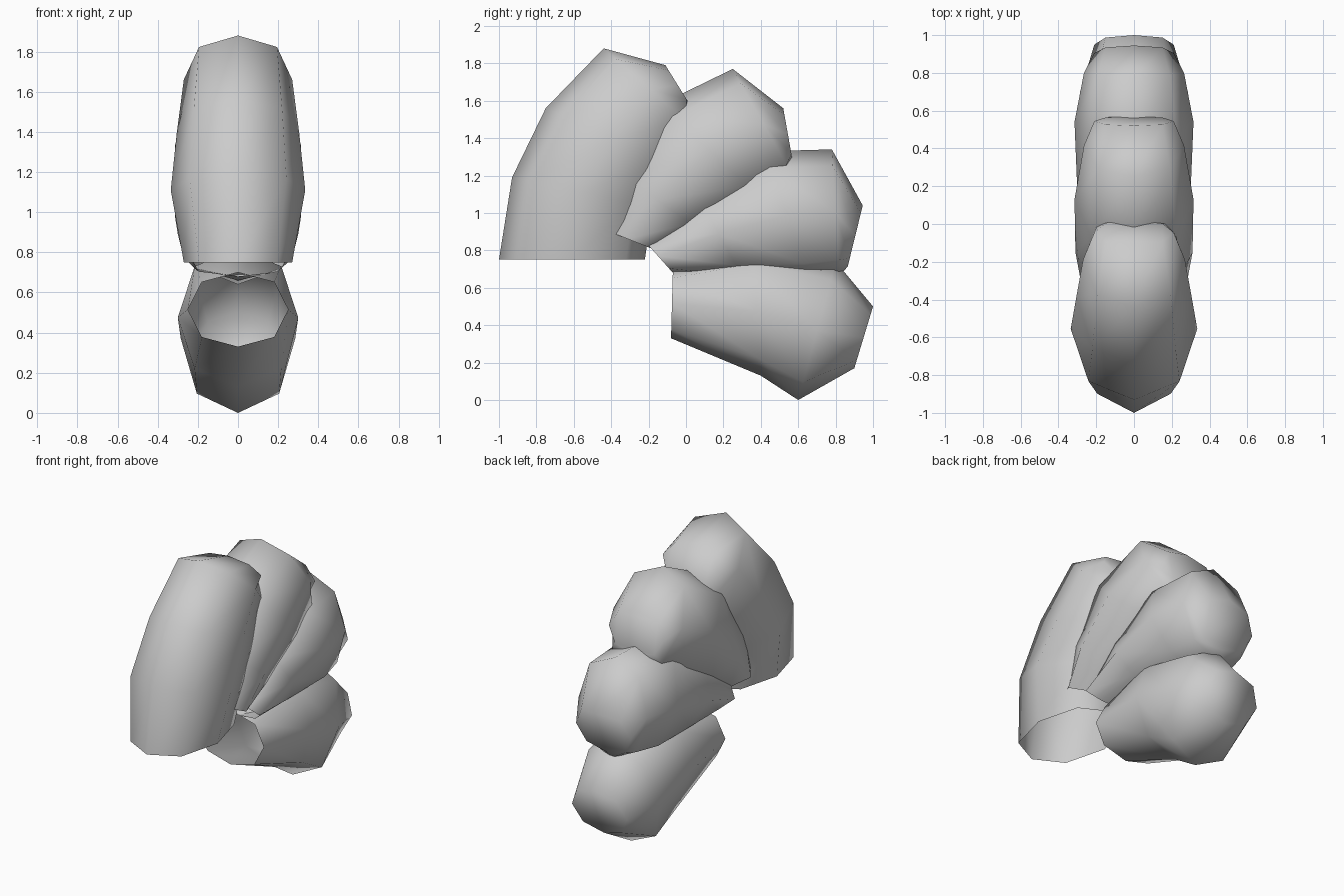
import bpy, bmesh
from math import radians

if "Cube" in bpy.data.objects:
    bpy.data.objects.remove(bpy.data.objects["Cube"])


def lobe(name, rings):
    """Loft eight-sided rings; each ring is (outer yz, inner yz, half width). Base open, tip capped."""
    bm = bmesh.new()
    loops = []
    for (y0, z0), (y1, z1), w in rings:
        shape = [(0, 0), (.72, .13), (1, .5), (.72, .87), (0, 1), (-.72, .87), (-1, .5), (-.72, .13)]
        loops.append([bm.verts.new((x * w, y0 + (y1 - y0) * t, z0 + (z1 - z0) * t)) for x, t in shape])
    for a, b in zip(loops, loops[1:]):
        for i in range(8):
            j = (i + 1) % 8
            bm.faces.new((a[i], a[j], b[j], b[i]))
    bm.faces.new(loops[-1])
    bmesh.ops.recalc_face_normals(bm, faces=bm.faces)
    mesh = bpy.data.meshes.new(name)
    bm.to_mesh(mesh)
    bm.free()
    ob = bpy.data.objects.new(name, mesh)
    bpy.context.collection.objects.link(ob)
    bpy.context.view_layer.objects.active = ob
    ob.select_set(True)
    bpy.ops.object.shade_smooth_by_angle(angle=radians(85))
    ob.select_set(False)


# Front lobe, standing upright with an open bottom
lobe("front_lobe", [
    ((-1, .75), (-.22, .75), .27),
    ((-.93, 1.19), (-.18, 1.03), .335),
    ((-.75, 1.56), (-.02, 1.23), .305),
    ((-.44, 1.88), (.06, 1.44), .27),
    ((-.11, 1.79), (.02, 1.58), .21),
])
# Second lobe, leaning back
lobe("upper_lobe", [
    ((-.46, .92), (-.16, .80), .28),
    ((-.38, 1.24), (.08, .90), .31),
    ((-.14, 1.58), (.40, 1.08), .315),
    ((.25, 1.77), (.58, 1.18), .265),
    ((.52, 1.56), (.57, 1.28), .21),
])
# Third lobe, reaching backwards
lobe("rear_lobe", [
    ((-.23, .86), (-.07, .68), .27),
    ((.05, 1.12), (.30, .66), .30),
    ((.42, 1.33), (.66, .64), .315),
    ((.78, 1.34), (.82, .66), .265),
    ((.945, 1.04), (.865, .715), .21),
])
# Bottom lobe, its open end facing forward
lobe("bottom_lobe", [
    ((-.07, .70), (-.08, .33), .25),
    ((.36, .82), (.40, .13), .30),
    ((.80, .74), (.60, 0), .285),
    ((1, .50), (.90, .17), .21),
])
